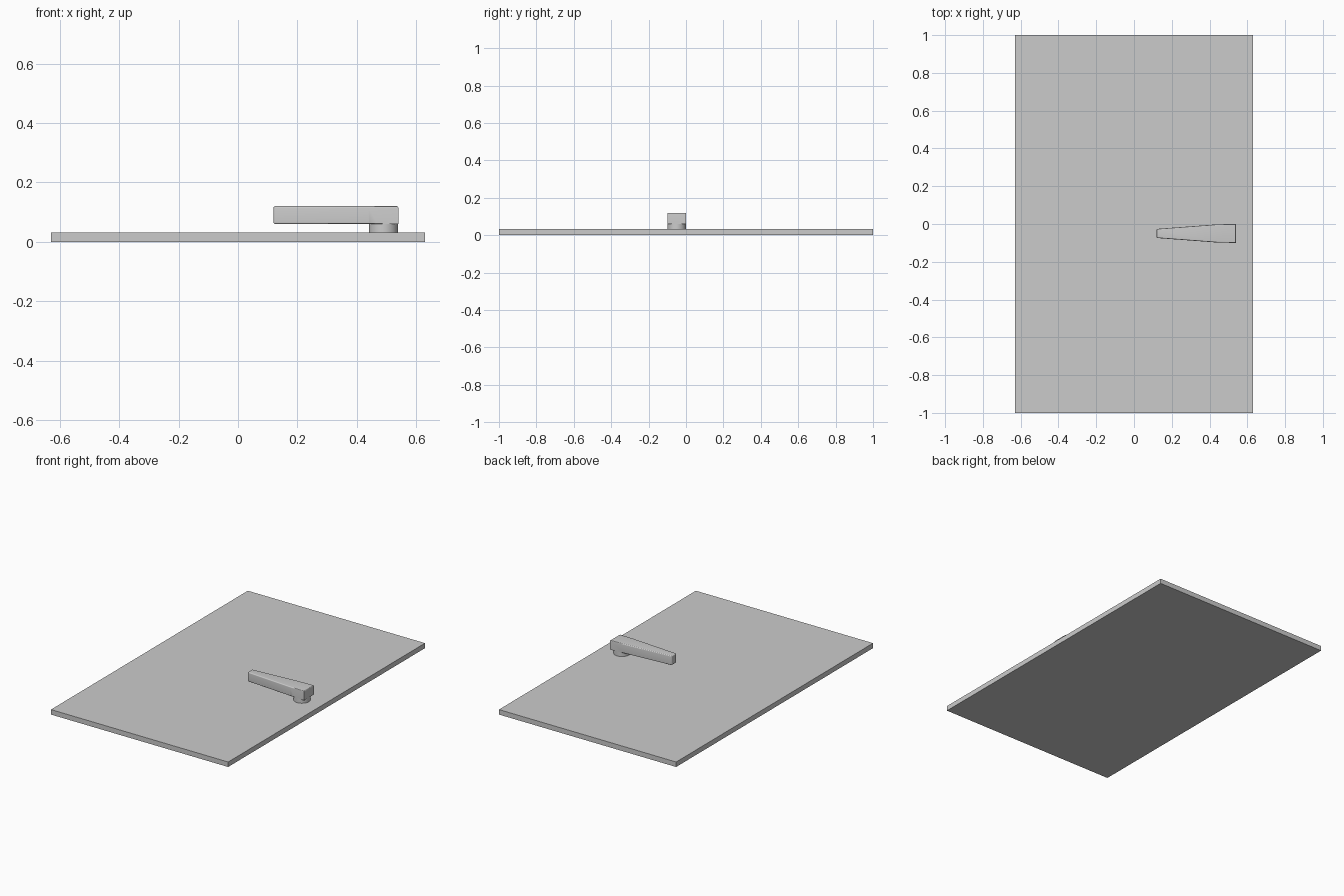
import bpy
import bmesh
import math

cube = bpy.data.objects.get("Cube")
if cube:
    bpy.data.objects.remove(cube, do_unlink=True)

# Single grey material
grey = bpy.data.materials.new("plain grey")
grey.use_nodes = True
colour = (0.6, 0.6, 0.6, 1.0)
grey.diffuse_color = colour
grey.node_tree.nodes["Principled BSDF"].inputs["Base Color"].default_value = colour


def finish(obj, name):
    obj.name = name
    obj.data.materials.append(grey)
    return obj


def smooth(obj):
    bpy.ops.object.select_all(action="DESELECT")
    obj.select_set(True)
    bpy.context.view_layer.objects.active = obj
    bpy.ops.object.shade_smooth_by_angle(angle=math.radians(35))


# Door panel
bpy.ops.mesh.primitive_cube_add(size=1, location=(0, 0, 0.016))
panel = finish(bpy.context.object, "door_panel")
panel.scale = (1.26, 2, 0.032)

# Round post joining the handle to the panel
bpy.ops.mesh.primitive_cylinder_add(vertices=48, radius=0.049, depth=0.04,
                                    location=(0.49, -0.05, 0.045))
post = finish(bpy.context.object, "handle_post")
smooth(post)

# Tapered lever: square head, narrow rounded tip
TIP, NECK, HEAD = 0.12, 0.44, 0.54
MID, BOTTOM, TOP = -0.05, 0.06, 0.12
half = [(TIP, 0.024), (NECK, 0.048), (HEAD, 0.05)]
outline = [(x, MID - w) for x, w in half] + [(x, MID + w) for x, w in reversed(half)]

bm = bmesh.new()
base = bm.faces.new([bm.verts.new((x, y, BOTTOM)) for x, y in outline])
raised = bmesh.ops.extrude_face_region(bm, geom=[base])["geom"]
for v in raised:
    if isinstance(v, bmesh.types.BMVert):
        v.co.z = TOP
bmesh.ops.recalc_face_normals(bm, faces=bm.faces)


def is_rounded(edge):
    a, b = (v.co for v in edge.verts)
    upright = abs(a.z - b.z) > 0.01
    if upright:
        return a.x < TIP + 0.01
    if a.z > BOTTOM + 0.01:
        return True
    return max(a.x, b.x) < NECK + 0.01 and min(a.x, b.x) < TIP + 0.01


bmesh.ops.bevel(bm, geom=[e for e in bm.edges if is_rounded(e)], offset=0.021,
                segments=6, profile=0.5, affect="EDGES", clamp_overlap=True)
bmesh.ops.recalc_face_normals(bm, faces=bm.faces)
mesh = bpy.data.meshes.new("handle_lever")
bm.to_mesh(mesh)
bm.free()
lever = bpy.data.objects.new("handle_lever", mesh)
bpy.context.collection.objects.link(lever)
finish(lever, "handle_lever")
smooth(lever)
